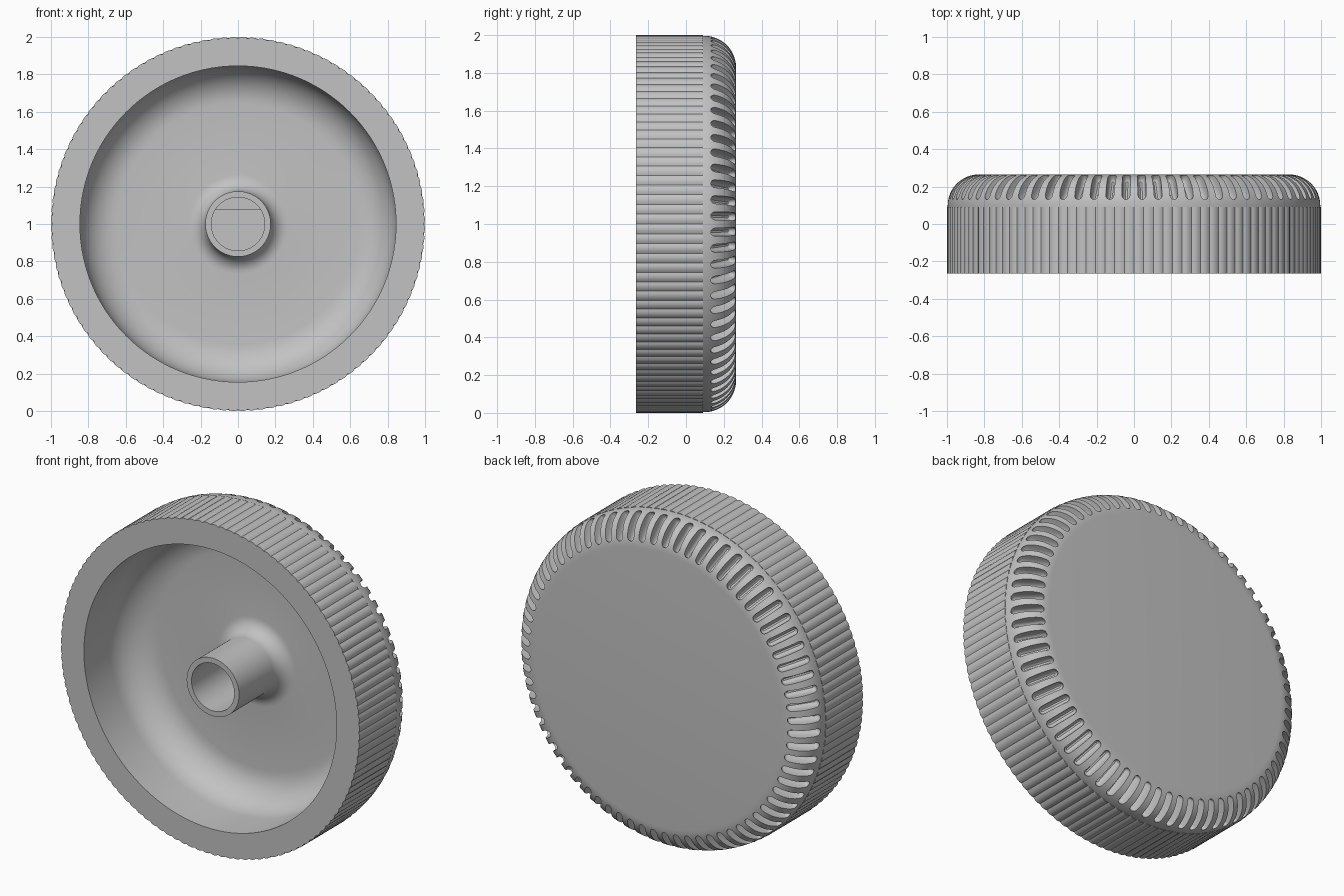
import bpy, bmesh
from math import sin, cos, pi, radians, degrees, acos
from mathutils import Matrix, Vector

cube = bpy.data.objects.get("Cube")
if cube:
    bpy.data.objects.remove(cube)

RIBS, SLOTS = 120, 72
RIB_SHAPE = (0.007, 0.0015, 0, 0.0015)  # depth below the crest across one rib
SEGS = RIBS * len(RIB_SHAPE)
grey = bpy.data.materials.new("grey_plastic")
grey.use_nodes = True
grey.diffuse_color = (0.54, 0.54, 0.54, 1)
grey.node_tree.nodes["Principled BSDF"].inputs["Base Color"].default_value = (0.54, 0.54, 0.54, 1)


def finish(bm, name):
    bmesh.ops.recalc_face_normals(bm, faces=bm.faces)
    mesh = bpy.data.meshes.new(name)
    bm.to_mesh(mesh)
    bm.free()
    mesh.materials.append(grey)
    ob = bpy.data.objects.new(name, mesh)
    bpy.context.collection.objects.link(ob)
    return ob


def arc(r, y, size, start, end, steps=8):
    """Profile points (radius, y) along an arc, angles in degrees."""
    angles = [radians(start + (end - start) * i / steps) for i in range(steps + 1)]
    return [(r + size * cos(a), y + size * sin(a)) for a in angles]


def loft(bm, loops):
    """Skin closed loops of positions and cap both ends."""
    rings = [[bm.verts.new(p) for p in loop] for loop in loops]
    for low, high in zip(rings, rings[1:]):
        for i in range(len(low)):
            bm.faces.new((low[i], low[i - 1], high[i - 1], high[i]))
    bm.faces.new(rings[0])
    bm.faces.new(rings[-1])


# Knob body: one turned profile, from the rounded back to the bore floor
rounded_back = arc(0.83, 0.099, 0.166, 90, 0, 12)
ribbed_band = [(1.0, 0.09), (1.0, -0.265)]
bowl = [(0.845, -0.265)] + arc(0.645, -0.03, 0.2, 0, 90, 10)
hub = arc(0.265, 0.08, 0.09, 90, 180) + [(0.175, -0.24), (0.143, -0.24), (0.143, 0.10)]
profile = rounded_back + [(0.996, 0.09)] + ribbed_band + bowl + hub

bm = bmesh.new()
loops = []
for r, y in profile:
    loop = []
    for i in range(SEGS):
        a = 2 * pi * i / SEGS
        rr = r - RIB_SHAPE[i % len(RIB_SHAPE)] if (r, y) in ribbed_band else r
        loop.append((rr * cos(a), y, 1 + rr * sin(a)))
    loops.append(loop)
loft(bm, loops)
knob = finish(bm, "knob_body")

# Round-bottomed, round-ended slots cut square to the rounded edge
half = 0.071
levels = [(0.102, 0.005), (0.107, 0.012), (0.117, 0.018), (0.136, 0.021), (0.2, 0.023)]
bm = bmesh.new()
for i in range(SLOTS):
    a = 2 * pi * (i + 0.5) / SLOTS
    radial, back = Vector((cos(a), 0, sin(a))), Vector((0, 1, 0))
    along, out = (radial - back).normalized(), (radial + back).normalized()
    place = Matrix((along, out.cross(along), out)).transposed().to_4x4()
    place.translation = radial * 0.83 + back * 0.099 + Vector((0, 0, 1))
    loops = []
    for height, width in levels:
        outline = arc(half, 0, width, -90, 90) + arc(-half, 0, width, 90, 270)
        loops.append([place @ Vector((u, v, height)) for u, v in outline])
    loft(bm, loops)
cutter = finish(bm, "slot_cutter")
cutter.hide_render = True

cut = knob.modifiers.new("slots", "BOOLEAN")
cut.operation = "DIFFERENCE"
cut.solver = "EXACT"
cut.object = cutter
bpy.ops.object.select_all(action="DESELECT")
bpy.context.view_layer.objects.active = knob
knob.select_set(True)
bpy.ops.object.modifier_apply(modifier=cut.name)
bpy.data.objects.remove(cutter)
bpy.ops.object.shade_smooth_by_angle(angle=radians(35))

# Flat that gives the shaft bore its D shape
bm = bmesh.new()
spread = degrees(acos(0.077 / 0.145))
segment = arc(0, 1, 0.145, 90 - spread, 90 + spread, 12)
loft(bm, [[(x, y, z) for x, z in segment] for y in (-0.05, 0.11)])
finish(bm, "bore_flat")
